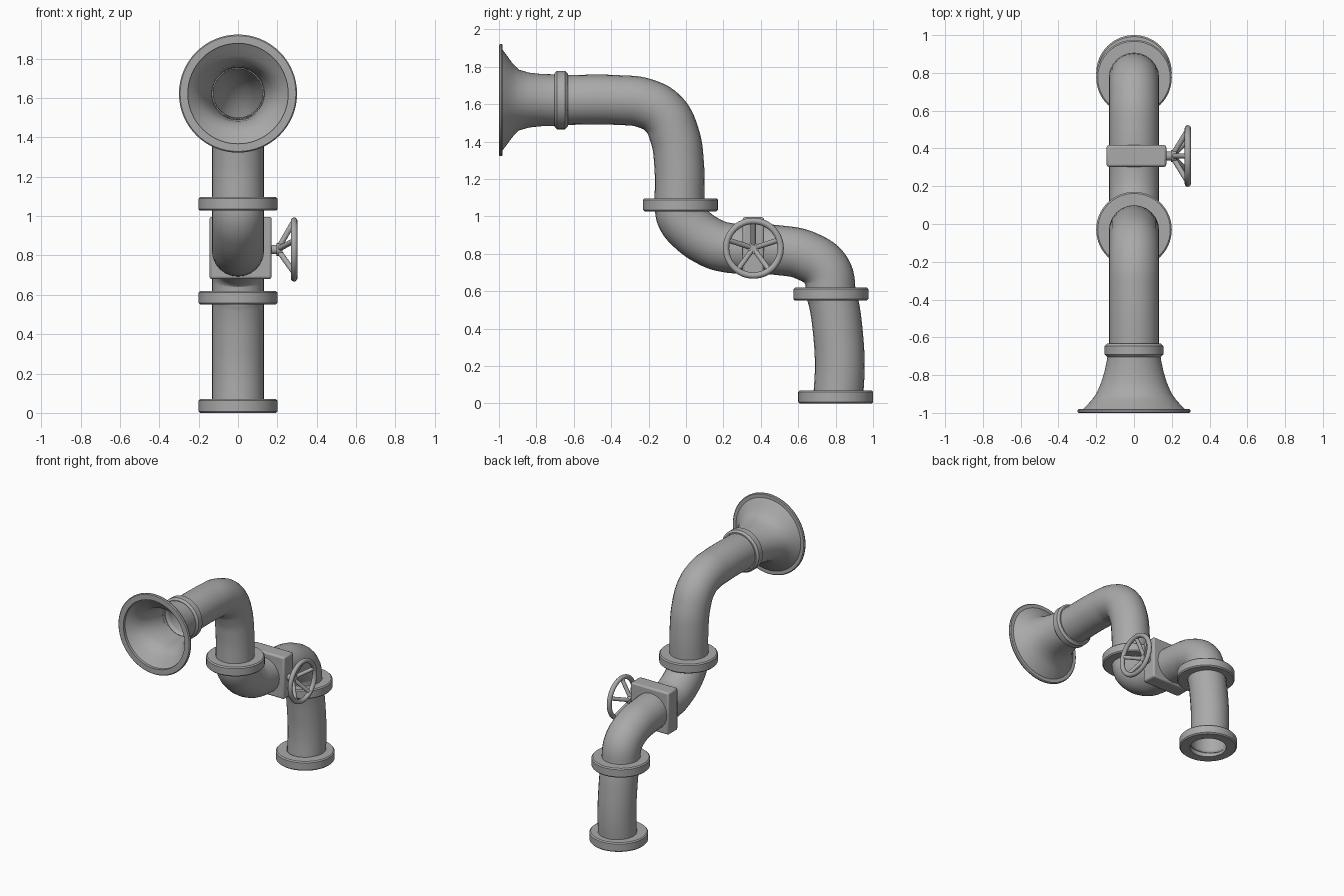
import bpy, bmesh, math
from mathutils import Vector

cube = bpy.data.objects.get("Cube")
if cube:
    bpy.data.objects.remove(cube, do_unlink=True)

metal = bpy.data.materials.new("grey_metal")
metal.use_nodes = True
GREY = (0.4, 0.4, 0.4, 1)
metal.diffuse_color = GREY
metal.node_tree.nodes["Principled BSDF"].inputs["Base Color"].default_value = GREY

PIPE_R = 0.133
WALL = 0.007


def finish(ob, name, angle=35):
    ob.name = name
    ob.data.materials.clear()
    ob.data.materials.append(metal)
    bpy.ops.object.select_all(action='DESELECT')
    ob.select_set(True)
    bpy.context.view_layer.objects.active = ob
    bpy.ops.object.shade_smooth_by_angle(angle=math.radians(angle))
    return ob


def loft(name, rings, center, axis, sides=64):
    """Closed loop of elliptical rings (height, rx, ry) around the z or y axis."""
    bm = bmesh.new()
    loops = []
    for h, rx, ry in rings:
        loop = []
        for i in range(sides):
            a = math.tau * i / sides
            u, v = rx * math.cos(a), ry * math.sin(a)
            p = Vector((u, v, h)) if axis == 'Z' else Vector((u, h, v))
            loop.append(bm.verts.new(p + Vector(center)))
        loops.append(loop)
    for k, lo in enumerate(loops):
        hi = loops[(k + 1) % len(loops)]
        for i in range(sides):
            j = (i + 1) % sides
            bm.faces.new((lo[i], lo[j], hi[j], hi[i]))
    bmesh.ops.recalc_face_normals(bm, faces=bm.faces)
    mesh = bpy.data.meshes.new(name)
    bm.to_mesh(mesh)
    bm.free()
    ob = bpy.data.objects.new(name, mesh)
    bpy.context.collection.objects.link(ob)
    return finish(ob, name)


def collar(name, center, axis, inner, outer, depth, c=0.008):
    """Ring of rectangular section with chamfered outer edges."""
    d = depth / 2
    section = [(-d, inner), (-d, outer - c), (c - d, outer),
               (d - c, outer), (d, outer - c), (d, inner)]
    return loft(name, [(h, r, r) for h, r in section], center, axis)


def pipe(name, path):
    """Hollow pipe swept along (y, z) points."""
    curve = bpy.data.curves.new(name, 'CURVE')
    curve.dimensions = '3D'
    curve.bevel_depth = PIPE_R
    curve.bevel_resolution = 10
    curve.resolution_u = 8
    spline = curve.splines.new('BEZIER')
    spline.bezier_points.add(len(path) - 1)
    for bp, (y, z) in zip(spline.bezier_points, path):
        bp.co = (0, y, z)
        bp.handle_left_type = bp.handle_right_type = 'AUTO'
    ob = bpy.data.objects.new(name, curve)
    bpy.context.collection.objects.link(ob)
    bpy.ops.object.select_all(action='DESELECT')
    ob.select_set(True)
    bpy.context.view_layer.objects.active = ob
    bpy.ops.object.convert(target='MESH')
    ob = bpy.context.view_layer.objects.active
    finish(ob, name, 50)
    wall = ob.modifiers.new("wall", 'SOLIDIFY')
    wall.thickness = WALL
    wall.offset = -1
    return ob


def rod(name, a, b, r):
    a, b = Vector(a), Vector(b)
    bpy.ops.mesh.primitive_cylinder_add(vertices=16, radius=r, depth=(b - a).length,
                                        location=(a + b) / 2)
    ob = bpy.context.object
    ob.rotation_euler = (b - a).to_track_quat('Z', 'Y').to_euler()
    return finish(ob, name)


# Pipe runs
pipe("lower_pipe", [(.813, .02), (.822, .2), (.812, .38), (.787, .55), (.775, .59)])
pipe("middle_pipe", [(.777, .58), (.75, .71), (.64, .79), (.49, .82), (.2, .837),
                     (.13, .862), (.025, .935), (-.025, 1.0), (-.035, 1.06)])
pipe("upper_pipe", [(-.035, 1.05), (-.037, 1.28), (-.06, 1.43), (-.12, 1.548),
                    (-.22, 1.605), (-.36, 1.622), (-.68, 1.622)])

# Flanges and horn collar
for name, y, z in (("base_flange", .8, .035), ("middle_flange", .775, .585),
                   ("upper_flange", -.03, 1.062)):
    collar(name, (0, y, z), 'Z', PIPE_R - WALL, .2, .07)
collar("horn_collar", (0, -.668, 1.622), 'Y', PIPE_R, .156, .072, .014)

# Flared horn with thin wall and flat rim
flare = [(-.66, .137, .137), (-.72, .143, .138), (-.78, .156, .14), (-.84, .174, .147),
         (-.895, .198, .163), (-.93, .222, .2), (-.955, .245, .235), (-.985, .275, .275)]
inside = [(h, rx - WALL, ry - WALL) for h, rx, ry in reversed(flare)]
loft("horn", flare + inside, (0, 0, 1.622), 'Y')
collar("horn_rim", (0, -.99, 1.622), 'Y', .255, .3, .02, .006)

# Valve housing
bpy.ops.mesh.primitive_cube_add(size=1, location=(.013, .36, .838))
housing = bpy.context.object
housing.scale = (.316, .115, .316)
bpy.ops.object.transform_apply(location=False, rotation=False, scale=True)
bevel = housing.modifiers.new("bevel", 'BEVEL')
bevel.width = .012
bevel.segments = 2
finish(housing, "valve_housing")

# Handwheel with dished spokes
wy, wz = .36, .83
rod("valve_stem", (.15, wy, wz), (.215, wy, wz), .024)
rod("wheel_hub", (.195, wy, wz), (.225, wy, wz), .032)
bpy.ops.mesh.primitive_torus_add(major_radius=.146, minor_radius=.017, major_segments=48,
                                 minor_segments=12, location=(.285, wy, wz),
                                 rotation=(0, math.pi / 2, 0))
finish(bpy.context.object, "wheel_rim", 60)
for i in range(5):
    a = math.tau * i / 5
    s, c = math.sin(a), math.cos(a)
    rod(f"wheel_spoke_{i + 1}", (.208, wy + .012 * s, wz + .012 * c),
        (.284, wy + .143 * s, wz + .143 * c), .014)
